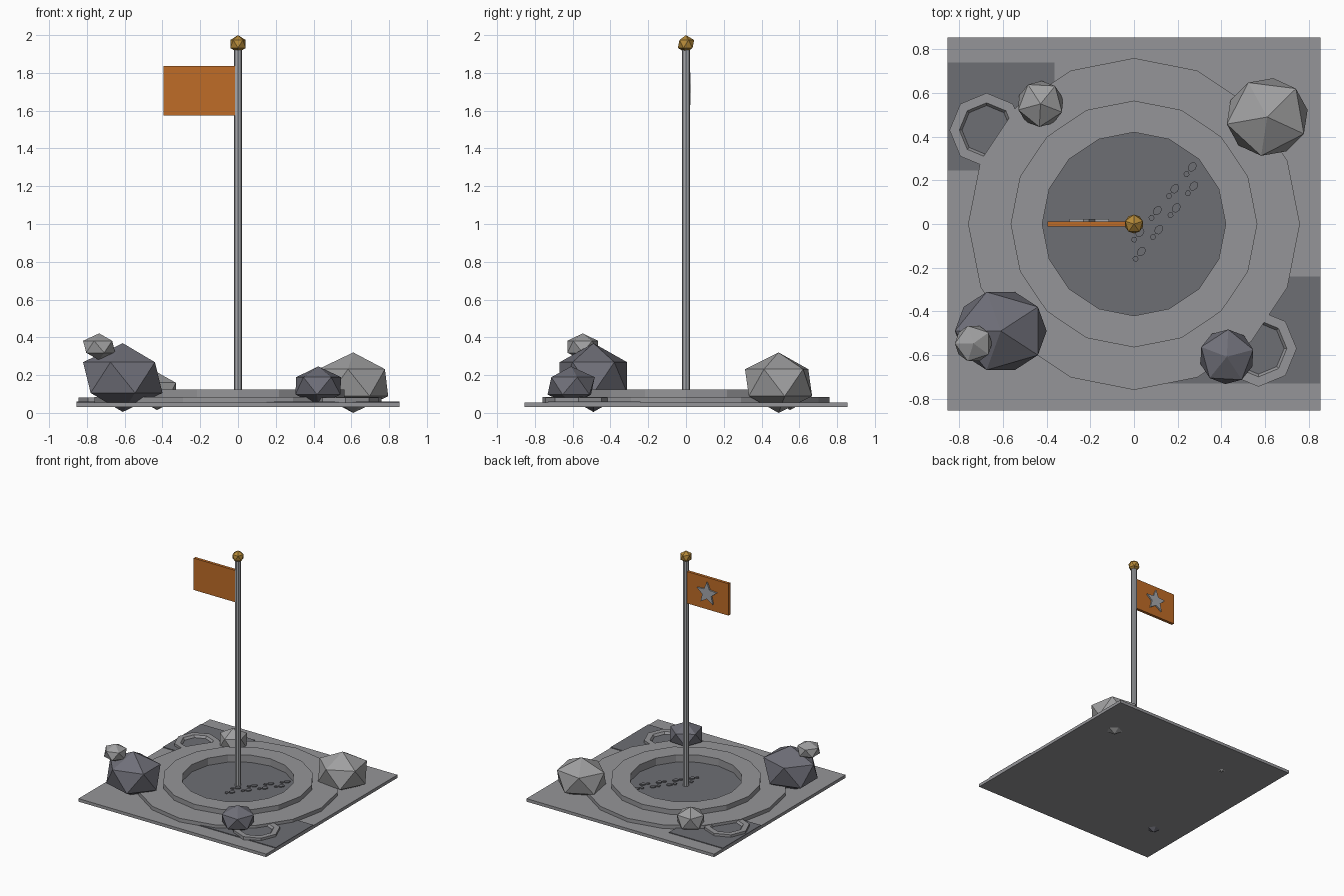
import bpy, bmesh, math
from math import sin, cos, pi, radians
from mathutils import Matrix, Vector

cube = bpy.data.objects.get("Cube")
if cube:
    bpy.data.objects.remove(cube, do_unlink=True)


def material(name, rgb):
    m = bpy.data.materials.new(name)
    m.use_nodes = True
    m.diffuse_color = (*rgb, 1)
    m.node_tree.nodes["Principled BSDF"].inputs["Base Color"].default_value = (*rgb, 1)
    return m


GROUND = material("grey dust", (0.30, 0.30, 0.315))
DARK = material("dark dust", (0.155, 0.158, 0.175))
PALE = material("pale rock", (0.35, 0.35, 0.355))
SLATE = material("slate rock", (0.16, 0.16, 0.19))
METAL = material("pale metal", (0.38, 0.39, 0.41))
ORANGE = material("orange cloth", (0.52, 0.15, 0.02))
GOLD = material("gold", (0.46, 0.25, 0.04))


def finish(name, bm, mat):
    bmesh.ops.recalc_face_normals(bm, faces=bm.faces[:])
    mesh = bpy.data.meshes.new(name)
    bm.to_mesh(mesh)
    bm.free()
    mesh.materials.append(mat)
    obj = bpy.data.objects.new(name, mesh)
    bpy.context.collection.objects.link(obj)
    return obj


def box(name, low, high, mat):
    bm = bmesh.new()
    bmesh.ops.create_cube(bm, size=1)
    for v in bm.verts:
        v.co = [a + (b - a) * (c + 0.5) for a, b, c in zip(low, high, v.co)]
    return finish(name, bm, mat)


def ring(name, centre, profile, sides, mat):
    """Sweep a closed (radius, height) profile around a vertical axis."""
    bm = bmesh.new()
    loops = []
    for i in range(sides):
        a = 2 * pi * i / sides
        loops.append([bm.verts.new((centre[0] + r * cos(a), centre[1] + r * sin(a), z))
                      for r, z in profile])
    n = len(profile)
    for i in range(sides):
        p, q = loops[i], loops[(i + 1) % sides]
        for j in range(n):
            k = (j + 1) % n
            bm.faces.new((p[j], q[j], q[k], p[k]))
    return finish(name, bm, mat)


def prism(name, outlines, offset, mat, matrix=Matrix()):
    """Extrude flat outlines along local z."""
    bm = bmesh.new()
    for pts in outlines:
        face = bm.faces.new([bm.verts.new((x, y, 0)) for x, y in pts])
        made = bmesh.ops.extrude_face_region(bm, geom=[face])["geom"]
        top = [g for g in made if isinstance(g, bmesh.types.BMVert)]
        bmesh.ops.translate(bm, verts=top, vec=(0, 0, offset))
    bm.transform(matrix)
    return finish(name, bm, mat)


def polygon(sides, rx, ry, cx=0, cy=0):
    return [(cx + rx * cos(2 * pi * i / sides), cy + ry * sin(2 * pi * i / sides))
            for i in range(sides)]


def rock(name, centre, scale, turn, mat):
    bm = bmesh.new()
    bmesh.ops.create_icosphere(bm, subdivisions=1, radius=1)
    bm.transform(Matrix.Translation(centre) @ Matrix.Rotation(radians(turn), 4, 'Z')
                 @ Matrix.Diagonal((*scale, 1)))
    return finish(name, bm, mat)


# Ground slab and dark patches
H = 0.855
box("ground_slab", (-H, -H, 0.03), (H, H, 0.055), GROUND)
box("dark_patch_back", (-H, 0.245, 0.054), (-0.365, 0.74, 0.061), DARK)
box("dark_patch_front", (0.12, -0.73, 0.054), (H, -0.24, 0.061), DARK)

# Large crater: wide low step, raised rim, dark floor
ring("crater_step", (0, 0), [(0.5, 0.04), (0.76, 0.04), (0.76, 0.085), (0.5, 0.085)], 16, GROUND)
ring("crater_rim", (0, 0), [(0.42, 0.04), (0.565, 0.04), (0.565, 0.125), (0.42, 0.125)], 16, GROUND)
prism("crater_floor", [polygon(16, 0.43, 0.43)], 0.01, DARK, Matrix.Translation((0, 0, 0.055)))

# Small craters
for name, c, r in (("back", (-0.675, 0.43), 0.17), ("front", (0.57, -0.57), 0.175)):
    ring("small_crater_rim_" + name, c,
         [(r - 0.06, 0.05), (r, 0.05), (r, 0.081), (r - 0.045, 0.081), (r - 0.057, 0.065)],
         8, GROUND)
    prism("small_crater_floor_" + name, [polygon(8, r - 0.05, r - 0.05)], 0.008, DARK,
          Matrix.Translation((*c, 0.055)))

# Trail of boot prints, sole and heel, on the crater floor
start, end = Vector((0.0, -0.12)), Vector((0.28, 0.23))
step = end - start
side = Vector((-step.y, step.x)).normalized()
heading = math.atan2(step.y, step.x)
for i in range(8):
    p = start + step * (i / 7) + side * (0.03 if i % 2 else -0.03)
    prism(f"boot_print_{i + 1}",
          [polygon(8, 0.024, 0.018, 0.016), polygon(6, 0.014, 0.014, -0.026)], 0.009, DARK,
          Matrix.Translation((p.x, p.y, 0.064)) @ Matrix.Rotation(heading, 4, 'Z'))

# Rocks
rock("large_rock_front_left", (-0.61, -0.49, 0.187), (0.235, 0.21, 0.182), 180, SLATE)
rock("small_rock_on_top", (-0.735, -0.547, 0.35), (0.095, 0.095, 0.071), 180, PALE)
rock("large_rock_back_right", (0.61, 0.49, 0.16), (0.21, 0.20, 0.16), 190, PALE)
rock("small_rock_back_left", (-0.428, 0.55, 0.115), (0.118, 0.118, 0.1), 195, PALE)
rock("medium_rock_front_right", (0.425, -0.608, 0.143), (0.14, 0.14, 0.103), 15, SLATE)

# Flag pole with gold finial
prism("flag_pole", [polygon(8, 0.022, 0.022)], 1.86, METAL, Matrix.Translation((0, 0, 0.06)))
rock("finial", (0, 0, 1.953), (0.048, 0.048, 0.047), 90, GOLD)

# Flag with a raised star on its back
box("flag", (-0.395, -0.012, 1.575), (-0.01, 0.012, 1.837), ORANGE)
star = [((0.095 if i % 2 == 0 else 0.043) * sin(pi * i / 5),
         (0.095 if i % 2 == 0 else 0.043) * cos(pi * i / 5)) for i in range(10)]
prism("flag_star", [star], -0.012, METAL,
      Matrix.Translation((-0.205, 0.012, 1.708)) @ Matrix.Rotation(pi / 2, 4, 'X'))
